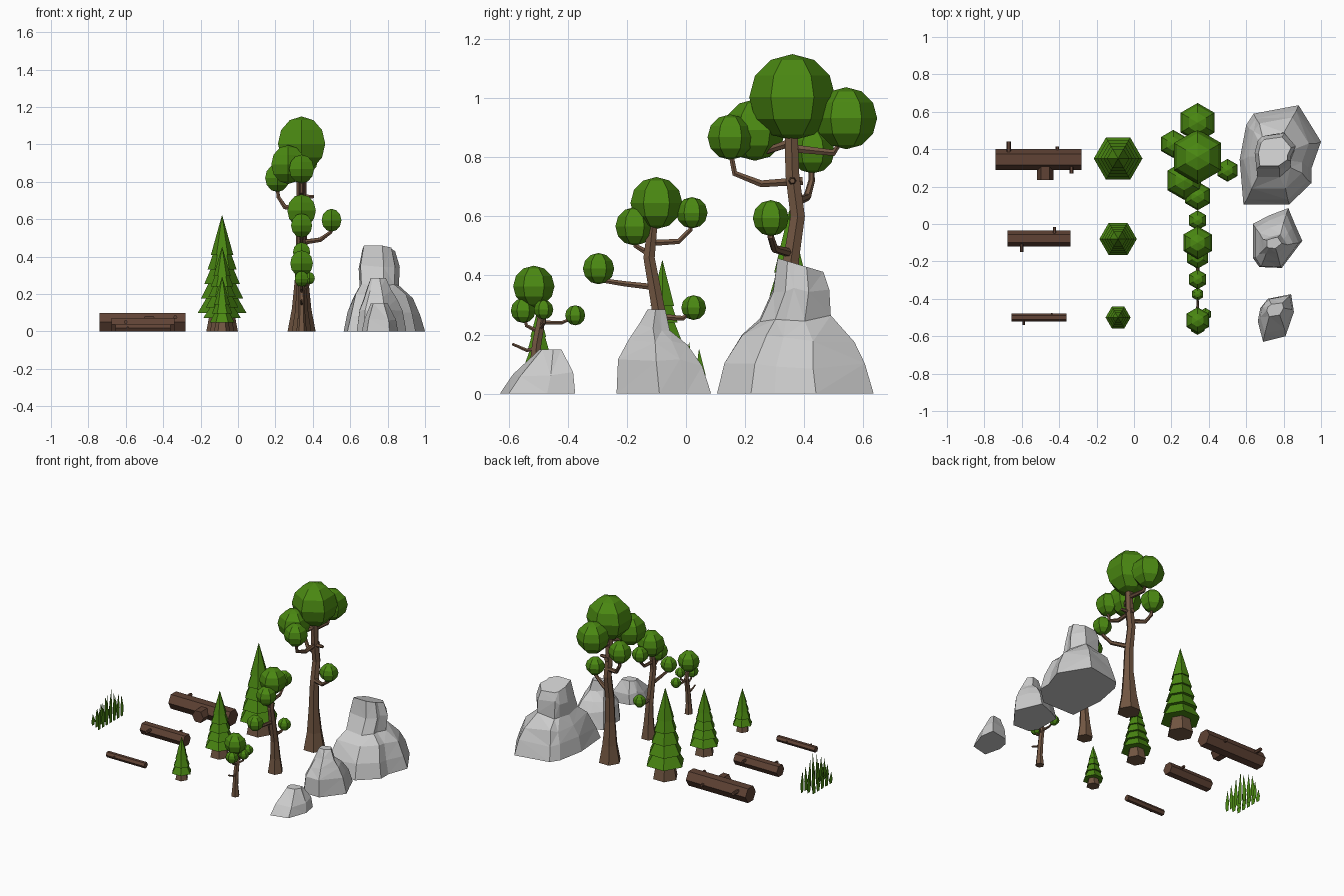
import bpy, bmesh, math, random
from mathutils import Vector

random.seed(4)


def material(name, rgb):
    m = bpy.data.materials.new(name)
    m.diffuse_color = (*rgb, 1)
    return m


GREEN = material("leaf_green", (0.07, 0.25, 0.006))
BARK = material("bark_brown", (0.17, 0.095, 0.055))
LOG = material("log_brown", (0.115, 0.055, 0.035))


def finish(name, bm, mat=None, closed=True):
    if closed:
        bmesh.ops.recalc_face_normals(bm, faces=bm.faces)
    me = bpy.data.meshes.new(name)
    bm.to_mesh(me)
    bm.free()
    if mat:
        me.materials.append(mat)
    ob = bpy.data.objects.new(name, me)
    bpy.context.collection.objects.link(ob)
    return ob


def loft(bm, rings):
    """Skin a stack of equal-sized point rings and cap both ends."""
    vs = [[bm.verts.new(p) for p in r] for r in rings]
    n = len(vs[0])
    for a, b in zip(vs, vs[1:]):
        for i in range(n):
            j = (i + 1) % n
            bm.faces.new((a[i], a[j], b[j], b[i]))
    bm.faces.new(vs[0][::-1])
    bm.faces.new(vs[-1])


def tube(bm, path, radii, sides=6):
    pts = [Vector(p) for p in path]
    span = pts[-1] - pts[0]
    ref = Vector((0, 1, 0)) if abs(span.x) > abs(span.y) else Vector((1, 0, 0))
    rings = []
    for k, p in enumerate(pts):
        t = (pts[min(k + 1, len(pts) - 1)] - pts[max(k - 1, 0)]).normalized()
        if k == 0 and span.z > 0.9 * span.length:
            t = Vector((0, 0, 1))
        u = (ref - t * ref.dot(t)).normalized()
        v = t.cross(u)
        rings.append([p + radii[k] * (u * math.cos(a) + v * math.sin(a))
                      for a in (2 * math.pi * i / sides for i in range(sides))])
    loft(bm, rings)


# Grass: three rows of flat blades
def grass(name, x, y0, y1, h, n):
    bm = bmesh.new()
    w = (y1 - y0) / n
    for i in range(n):
        y = y0 + w * (i + 0.5)
        d = w * random.uniform(-0.2, 0.2)
        mid = 1 - abs(2 * (i + 0.5) / n - 1)
        top = h * (0.65 + 0.35 * mid) * random.uniform(0.9, 1) if i != n // 2 else h
        prof = [(y - w * .3, 0), (y + w * .3, 0), (y + w * .42, top * .4),
                (y + d, top), (y - w * .42, top * .4)]
        bm.faces.new([bm.verts.new((x, a, b)) for a, b in prof])
    finish(name, bm, GREEN, False)


grass("grass_row_short", -1.0, -0.19, 0.04, 0.12, 5)
grass("grass_row_middle", -0.965, -0.20, 0.05, 0.18, 5)
grass("grass_row_tall", -0.93, -0.22, 0.07, 0.23, 7)


# Fallen logs with branch stubs (x, y end, height, radius)
def log(name, x0, x1, y, r, stubs):
    bm = bmesh.new()
    z = r * 0.866
    tube(bm, [(x0, y, z), (x1, y, z)], [r, r])
    for x, ye, zs, rs in stubs:
        tube(bm, [(x, y, zs), (x, ye, zs)], [rs, rs])
    finish(name, bm, LOG)


log("large_log", -0.74, -0.28, 0.345, 0.057,
    [(-0.67, 0.44, 0.07, 0.012), (-0.41, 0.415, 0.05, 0.010),
     (-0.475, 0.235, 0.045, 0.044), (-0.335, 0.27, 0.075, 0.011)])
log("medium_log", -0.675, -0.34, -0.077, 0.042,
    [(-0.60, -0.15, 0.05, 0.010), (-0.425, -0.015, 0.055, 0.009)])
log("small_log", -0.655, -0.36, -0.50, 0.021,
    [(-0.59, -0.54, 0.022, 0.006), (-0.44, -0.475, 0.022, 0.005)])


# Pines: tapered trunk and stacked six-sided tiers
def pine(name, y, h, r, tiers):
    x = -0.085
    bm = bmesh.new()
    tube(bm, [(x, y, 0), (x, y, 0.25 * h)], [0.65 * r, 0.42 * r])
    finish(name + "_trunk", bm, BARK)
    bm = bmesh.new()
    for i in range(tiers):
        f = i / (tiers - 1)
        z0 = h * (0.16 + 0.5 * f)
        rb = r * (1 - 0.54 * f)
        last = i == tiers - 1
        z1 = h if last else z0 + h * 0.62 / tiers * 1.5
        tube(bm, [(x, y, z0), (x, y, z1)], [rb, 0.001 if last else rb * 0.48])
    finish(name + "_foliage", bm, GREEN)


pine("large_pine", 0.35, 0.62, 0.13, 5)
pine("medium_pine", -0.08, 0.45, 0.10, 5)
pine("small_pine", -0.50, 0.29, 0.067, 4)


# Leafy trees: bent trunk, branches and faceted leaf balls
def tree(name, trunk, radii, branches, balls, br):
    bm = bmesh.new()
    tube(bm, [(0.34, y, z) for y, z in trunk], radii)
    for path in branches:
        n = len(path)
        tube(bm, path, [br * (1.2 - 0.5 * i / (n - 1)) for i in range(n)])
    finish(name + "_trunk", bm, BARK)
    bm = bmesh.new()
    for x, y, z, r in balls:
        new = bmesh.ops.create_uvsphere(bm, u_segments=6, v_segments=6, radius=r)
        bmesh.ops.translate(bm, verts=new["verts"], vec=(x, y, z))
    finish(name + "_foliage", bm, GREEN)


X = 0.34
tree("large_tree",
     [(0.355, 0), (0.355, 0.12), (0.35, 0.28), (0.355, 0.45), (0.378, 0.6),
      (0.36, 0.74), (0.355, 0.92)],
     [0.075, 0.052, 0.036, 0.031, 0.028, 0.027, 0.025],
     [[(X, 0.395, 0.72), (X, 0.255, 0.71), (X, 0.165, 0.745), (X, 0.148, 0.83)],
      [(X, 0.36, 0.83), (X, 0.50, 0.815), (X, 0.54, 0.88)],
      [(X, 0.355, 0.85), (0.30, 0.27, 0.82), (0.265, 0.235, 0.86)],
      [(X, 0.375, 0.65), (0.25, 0.41, 0.665), (0.215, 0.425, 0.72), (0.21, 0.425, 0.78)],
      [(X, 0.355, 0.475), (0.44, 0.30, 0.49), (0.495, 0.287, 0.53), (0.50, 0.285, 0.58)],
      [(X, 0.36, 0.72), (0.405, 0.36, 0.72)]],
     [(X, 0.36, 1.003, 0.146), (X, 0.542, 0.932, 0.105), (0.268, 0.233, 0.892, 0.104),
      (X, 0.15, 0.868, 0.077), (0.21, 0.428, 0.82, 0.075), (0.50, 0.287, 0.594, 0.061)],
     0.013)
tree("medium_tree",
     [(-0.075, 0), (-0.075, 0.1), (-0.082, 0.22), (-0.105, 0.35), (-0.125, 0.46),
      (-0.11, 0.6)],
     [0.052, 0.036, 0.027, 0.024, 0.022, 0.018],
     [[(X, -0.105, 0.36), (X, -0.21, 0.372), (X, -0.295, 0.385), (X, -0.3, 0.42)],
      [(X, -0.115, 0.51), (X, -0.025, 0.515), (X, 0.015, 0.555), (X, 0.02, 0.6)],
      [(X, -0.085, 0.26), (X, -0.01, 0.255), (X, 0.025, 0.285)],
      [(X, -0.12, 0.47), (X, -0.17, 0.5), (X, -0.175, 0.55)]],
     [(X, -0.1, 0.645, 0.088), (X, -0.174, 0.566, 0.065), (X, 0.02, 0.612, 0.053),
      (X, -0.296, 0.423, 0.053), (X, 0.026, 0.291, 0.042)], 0.010)
tree("small_tree",
     [(-0.515, 0), (-0.515, 0.07), (-0.505, 0.17), (-0.49, 0.25), (-0.51, 0.33)],
     [0.028, 0.02, 0.018, 0.016, 0.013],
     [[(X, -0.49, 0.24), (X, -0.42, 0.24), (X, -0.378, 0.258)],
      [(X, -0.505, 0.15), (X, -0.54, 0.147), (X, -0.588, 0.168)],
      [(X, -0.5, 0.21), (X, -0.54, 0.23), (X, -0.55, 0.27)],
      [(X, -0.495, 0.22), (0.375, -0.48, 0.24), (0.382, -0.48, 0.28)]],
     [(X, -0.515, 0.363, 0.07), (X, -0.551, 0.281, 0.042), (0.382, -0.482, 0.284, 0.033),
      (X, -0.375, 0.265, 0.034)], 0.007)


# Rocks: ground outline lifted through shrinking, uneven rings
# ring = (z, x min, x max, y min, y max, slope of z along y)
def rock(name, outline, rings, jitter):
    xs, ys = [p[0] for p in outline], [p[1] for p in outline]
    norm = [((x - min(xs)) / (max(xs) - min(xs)), (y - min(ys)) / (max(ys) - min(ys)))
            for x, y in outline]
    levels = [[(x, y, 0) for x, y in outline]]
    for k, (z, xa, xb, ya, yb, slope) in enumerate(rings):
        j = jitter if k < len(rings) - 1 else 0
        levels.append([(xa + u * (xb - xa), ya + v * (yb - ya),
                        z + slope * (v - 0.5) * (yb - ya) + random.uniform(-j, j))
                       for u, v in norm])
    bm = bmesh.new()
    loft(bm, levels)
    bmesh.ops.triangulate(bm, faces=[f for f in bm.faces if len(f.verts) == 4])
    finish(name, bm)


rock("large_rock",
     [(0.585, 0.105), (0.83, 0.105), (0.95, 0.22), (0.95, 0.3), (1.0, 0.44),
      (0.88, 0.635), (0.64, 0.59), (0.60, 0.53), (0.565, 0.345)],
     [(0.09, 0.585, 0.975, 0.13, 0.605, 0), (0.19, 0.615, 0.935, 0.19, 0.57, -0.05),
      (0.25, 0.65, 0.86, 0.25, 0.49, 0), (0.35, 0.645, 0.865, 0.295, 0.485, 0),
      (0.435, 0.665, 0.84, 0.31, 0.465, -0.3)], 0.015)
rock("medium_rock",
     [(0.67, -0.23), (0.79, -0.235), (0.90, -0.09), (0.86, 0.0), (0.825, 0.085),
      (0.72, 0.045), (0.635, 0.0), (0.635, -0.18)],
     [(0.105, 0.65, 0.88, -0.23, 0.055, 0), (0.17, 0.67, 0.85, -0.195, 0.005, 0),
      (0.225, 0.69, 0.82, -0.158, -0.055, 0), (0.285, 0.71, 0.79, -0.13, -0.07, 0)], 0.012)
rock("small_rock",
     [(0.69, -0.63), (0.81, -0.60), (0.855, -0.47), (0.84, -0.375), (0.715, -0.40),
      (0.675, -0.45), (0.662, -0.52)],
     [(0.068, 0.675, 0.845, -0.585, -0.382, 0.05), (0.15, 0.71, 0.80, -0.495, -0.422, 0)],
     0.008)
